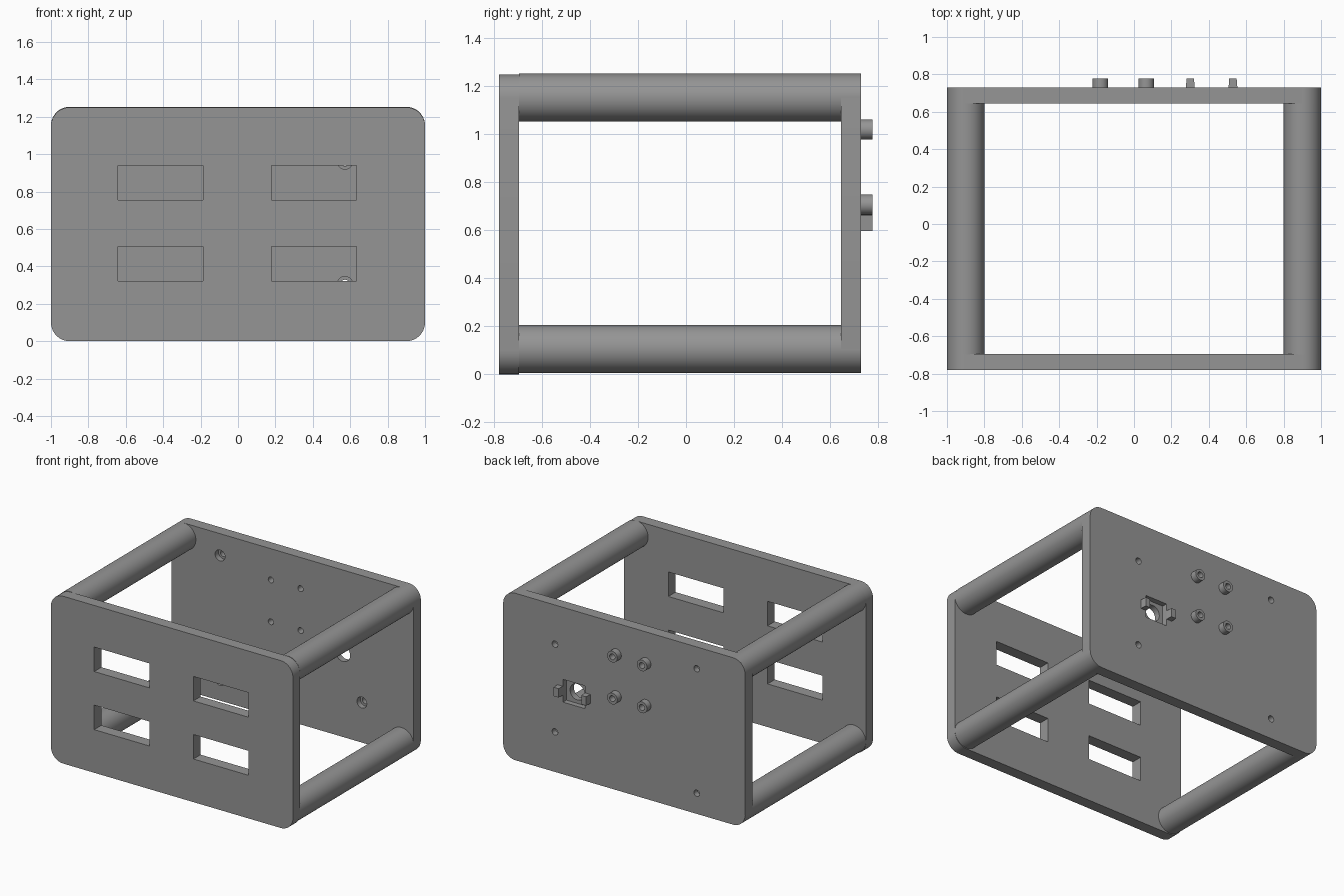
import bpy, bmesh, math
from mathutils import Matrix

if "Cube" in bpy.data.objects:
    bpy.data.objects.remove(bpy.data.objects["Cube"])

grey = bpy.data.materials.new("mid grey")
grey.diffuse_color = (0.3, 0.3, 0.3, 1)
grey.use_nodes = True
grey.node_tree.nodes["Principled BSDF"].inputs["Base Color"].default_value = grey.diffuse_color


def make(name, bm):
    bmesh.ops.recalc_face_normals(bm, faces=bm.faces)
    me = bpy.data.meshes.new(name)
    bm.to_mesh(me)
    bm.free()
    ob = bpy.data.objects.new(name, me)
    bpy.context.collection.objects.link(ob)
    me.materials.append(grey)
    return ob


def prism(name, pts, y0, y1):
    """Extrude an outline in x, z along y."""
    bm = bmesh.new()
    face = bm.faces.new([bm.verts.new((x, y0, z)) for x, z in pts])
    ext = bmesh.ops.extrude_face_region(bm, geom=[face])
    verts = [g for g in ext["geom"] if isinstance(g, bmesh.types.BMVert)]
    bmesh.ops.translate(bm, verts=verts, vec=(0, y1 - y0, 0))
    return make(name, bm)


def box(name, x0, x1, y0, y1, z0, z1):
    return prism(name, [(x0, z0), (x1, z0), (x1, z1), (x0, z1)], y0, y1)


def rod(name, x, z, r, y0, y1, n=32):
    pts = [(x + r * math.cos(math.tau * i / n), z + r * math.sin(math.tau * i / n)) for i in range(n)]
    return prism(name, pts, y0, y1)


def plate(name, y0, y1, z0, z1, r=0.1, n=10):
    pts = []
    for k, (sx, sz) in enumerate([(1, 1), (-1, 1), (-1, -1), (1, -1)]):
        cx = sx * (1 - r)
        cz = z1 - r if sz > 0 else z0 + r
        for i in range(n + 1):
            a = math.pi / 2 * (k + i / n)
            pts.append((cx + r * math.cos(a), cz + r * math.sin(a)))
    return prism(name, pts, y0, y1)


def combine(ob, others, op):
    for o in others:
        m = ob.modifiers.new("bool", "BOOLEAN")
        m.operation, m.solver, m.object = op, "EXACT", o
        bpy.context.view_layer.objects.active = ob
        bpy.ops.object.modifier_apply(modifier=m.name)
        bpy.data.objects.remove(o)


# Front plate with four display windows
front = plate("front_plate", -0.78, -0.695, 0, 1.25)
combine(front, [box("cut", x, x + 0.455, -0.9, -0.6, z, z + 0.183)
                for x in (-0.642, 0.178) for z in (0.322, 0.756)], "DIFFERENCE")

# Back plate with hollow standoffs
YB0, YB1, YEND = 0.645, 0.73, 0.778
back = plate("back_plate", YB0, YB1, 0.006, 1.253)
bosses = [(x, z) for x in (-0.18, 0.065) for z in (0.707, 1.02)]
combine(back, [rod("boss", x, z, 0.042, YB1 - 0.03, YEND, 24) for x, z in bosses], "UNION")
cuts = [rod("cut", x, z, 0.022, 0.5, 0.9, 20) for x, z in bosses]

# Counterbored screw holes
for x, z in [(0.572, 0.96), (0.572, 0.305), (-0.6, 1.09), (-0.6, 0.16)]:
    cuts.append(rod("cut", x, z, 0.024, 0.5, 0.9, 20))
    cuts.append(rod("cut", x, z, 0.041, 0.5, YB0 + 0.04, 24))

# Square socket recess and round opening
cuts.append(box("cut", 0.325, 0.505, YB1 - 0.04, 0.9, 0.545, 0.715))
cuts.append(rod("cut", 0.415, 0.63, 0.06, 0.5, 0.9, 28))
combine(back, cuts, "DIFFERENCE")

# Clip posts either side of the socket, tapered toward their tips
for name, x0, x1 in (("clip_post_inner", 0.277, 0.325), ("clip_post_outer", 0.505, 0.553)):
    post = box(name, x0, x1, YB1 - 0.005, YEND, 0.597, 0.663)
    mid = (x0 + x1) / 2
    for v in post.data.vertices:
        if v.co.y > YB1 + 0.01:
            v.co.x = mid + (v.co.x - mid) * 0.82

# Corner rods joining the plates
for side, x in (("left", -0.9), ("right", 0.9)):
    for level, z in (("lower", 0.106), ("upper", 1.153)):
        rod(f"{level}_{side}_rod", x, z, 0.1, -0.697, YB1 - 0.002, 48)

# Smooth the round surfaces, keep edges sharp
bpy.ops.object.select_all(action="SELECT")
bpy.context.view_layer.objects.active = front
bpy.ops.object.shade_smooth_by_angle(angle=math.radians(30))
